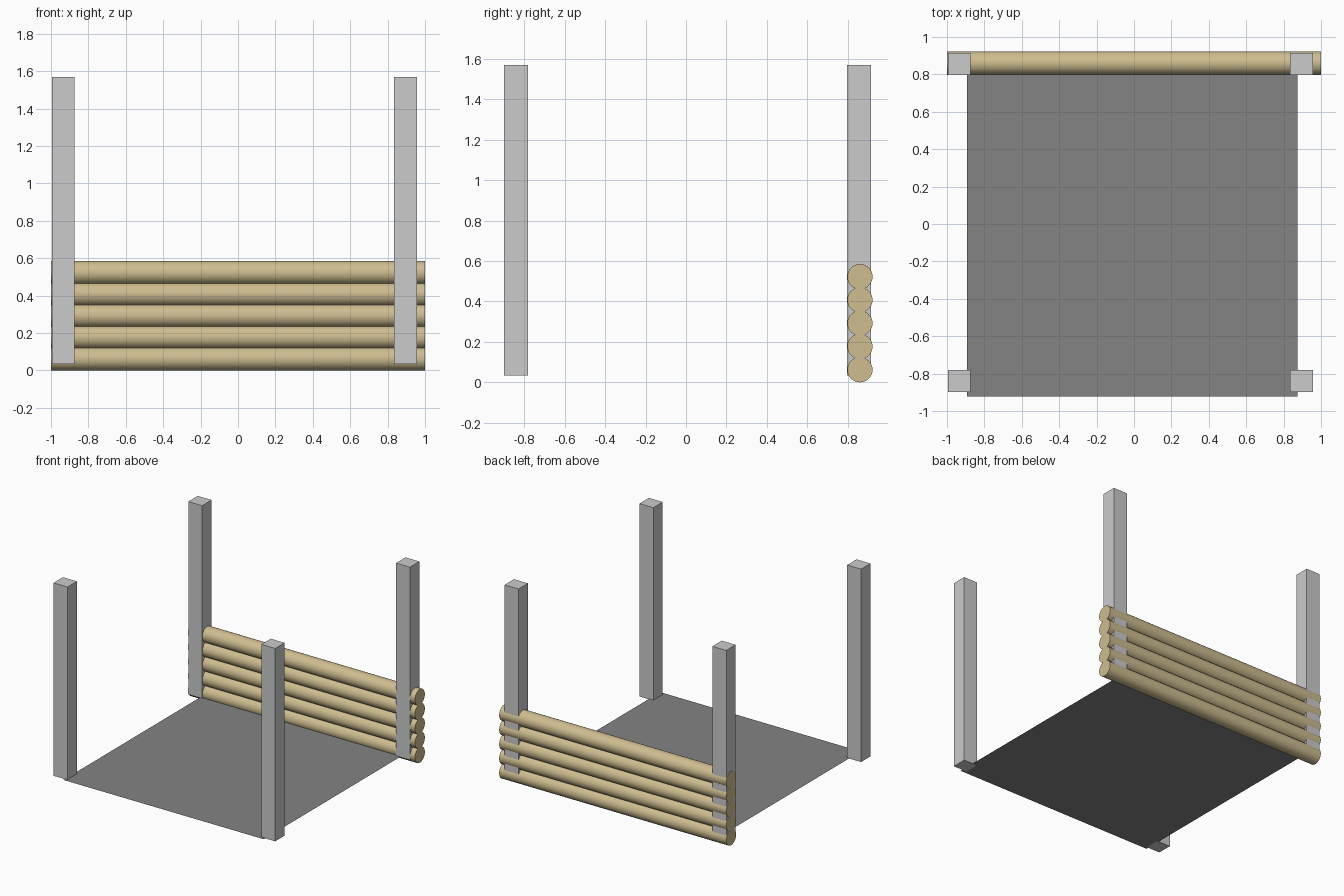
import bpy, math

if "Cube" in bpy.data.objects:
    bpy.data.objects.remove(bpy.data.objects["Cube"])


def material(name, color):
    m = bpy.data.materials.new(name)
    m.diffuse_color = (*color, 1)
    m.use_nodes = True
    m.node_tree.nodes["Principled BSDF"].inputs["Base Color"].default_value = m.diffuse_color
    return m


post_grey = material("light grey", (0.6, 0.6, 0.6))
floor_grey = material("dark grey", (0.23, 0.23, 0.23))
wood = material("pale wood", (0.62, 0.51, 0.28))


def finish(name, mat):
    ob = bpy.context.object
    ob.name = name
    ob.data.materials.append(mat)
    return ob


def box(name, x0, x1, y0, y1, z0, z1, mat):
    bpy.ops.mesh.primitive_cube_add(
        size=1, location=((x0 + x1) / 2, (y0 + y1) / 2, (z0 + z1) / 2))
    bpy.context.object.scale = (x1 - x0, y1 - y0, z1 - z0)
    bpy.ops.object.transform_apply(location=False, rotation=False, scale=True)
    return finish(name, mat)


# four corner posts
for side, x in (("left", -0.995), ("right", 0.835)):
    for end, y in (("front", -0.899), ("back", 0.796)):
        box(f"{end}_{side}_post", x, x + 0.122, y, y + 0.118, 0.034, 1.57, post_grey)

# thin floor sheet, a single flat face
bpy.ops.mesh.primitive_plane_add(size=1, location=(-0.01, -0.031, 0.037))
bpy.context.object.scale = (1.766, 1.782, 1)
bpy.ops.object.transform_apply(location=False, rotation=False, scale=True)
finish("floor", floor_grey)

# back wall of stacked round logs
for i in range(5):
    bpy.ops.mesh.primitive_cylinder_add(
        vertices=32, radius=0.0625, depth=2,
        location=(0, 0.86, 0.0625 + 0.115 * i), rotation=(0, math.pi / 2, 0))
    finish(f"wall_log_{i + 1}", wood)
    bpy.ops.object.shade_smooth_by_angle(angle=math.radians(40))
